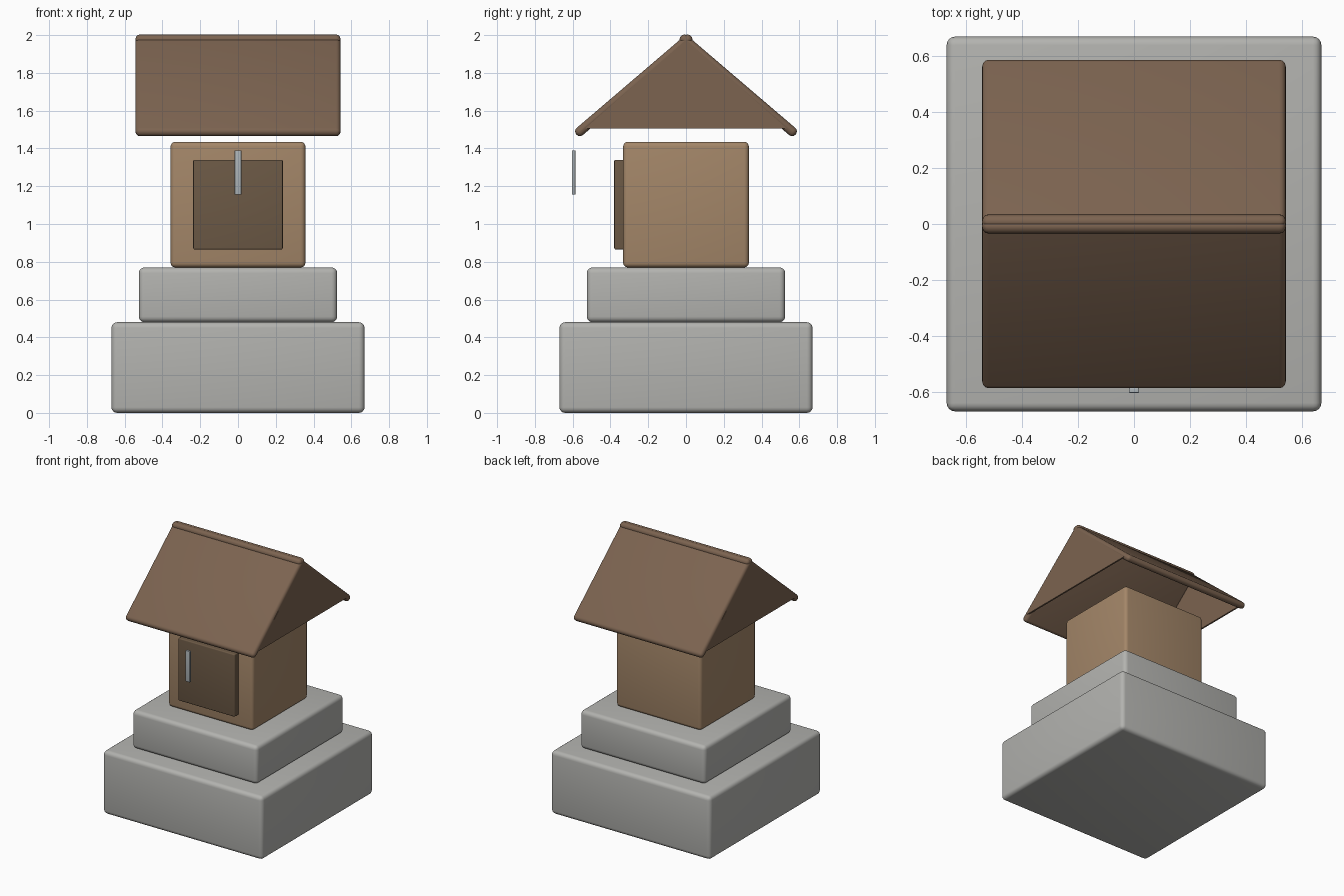
import bpy, bmesh, math
from mathutils import Matrix, Vector

cube = bpy.data.objects.get("Cube")
if cube:
    bpy.data.objects.remove(cube, do_unlink=True)


def material(name, rgb):
    m = bpy.data.materials.new(name)
    m.use_nodes = True
    m.diffuse_color = (*rgb, 1)
    m.node_tree.nodes["Principled BSDF"].inputs["Base Color"].default_value = (*rgb, 1)
    return m


stone = material("grey stone", (0.45, 0.45, 0.43))
tan = material("tan wood", (0.37, 0.24, 0.14))
brown = material("brown roof", (0.20, 0.125, 0.08))
dark = material("dark brown door", (0.15, 0.10, 0.06))
metal = material("pale metal", (0.42, 0.46, 0.48))


def finish(name, bm, mat):
    mesh = bpy.data.meshes.new(name)
    bm.to_mesh(mesh)
    bm.free()
    mesh.materials.append(mat)
    ob = bpy.data.objects.new(name, mesh)
    bpy.context.collection.objects.link(ob)
    return ob


def block(name, low, high, mat, bevel, matrix=Matrix()):
    """Rounded box between two corners, optionally tilted."""
    low, high = Vector(low), Vector(high)
    bm = bmesh.new()
    bmesh.ops.create_cube(bm, size=1)
    bmesh.ops.scale(bm, vec=high - low, verts=bm.verts)
    bmesh.ops.translate(bm, vec=(low + high) / 2, verts=bm.verts)
    bmesh.ops.bevel(bm, geom=bm.edges[:], offset=bevel, segments=4,
                    profile=0.5, affect='EDGES')
    bm.transform(matrix)
    ob = finish(name, bm, mat)
    bpy.ops.object.select_all(action='DESELECT')
    ob.select_set(True)
    bpy.context.view_layer.objects.active = ob
    bpy.ops.object.shade_smooth_by_angle(angle=math.radians(40))
    return ob


# Stepped stone base
block("lower_base", (-0.67, -0.67, 0), (0.67, 0.67, 0.48), stone, 0.03)
block("upper_base", (-0.525, -0.525, 0.48), (0.525, 0.525, 0.77), stone, 0.03)

# House body, door and floating handle
block("house_body", (-0.357, -0.333, 0.77), (0.357, 0.333, 1.435), tan, 0.025)
block("door", (-0.237, -0.38, 0.865), (0.237, -0.32, 1.34), dark, 0.008)
block("door_handle", (-0.018, -0.604, 1.155), (0.018, -0.586, 1.39), metal, 0.003)

# Two roof slabs meeting at the ridge
pitch = math.radians(40.5)
for name, turn in (("front_roof_slab", 0), ("back_roof_slab", math.pi)):
    tilt = (Matrix.Translation((0, 0, 2.003)) @ Matrix.Rotation(turn, 4, 'Z')
            @ Matrix.Rotation(pitch, 4, 'X'))
    block(name, (-0.543, -0.785, -0.05), (0.543, 0.015, 0), brown, 0.024, tilt)

# Thin gable panels closing the roof ends, faces turned inward
for name, x in (("left_gable", 0.537), ("right_gable", -0.537)):
    bm = bmesh.new()
    tri = [bm.verts.new((x - 0.006, y, z))
           for y, z in ((-0.535, 1.505), (0.535, 1.505), (0, 1.975))]
    face = bm.faces.new(tri)
    out = bmesh.ops.extrude_face_region(bm, geom=[face], use_keep_orig=True)
    bmesh.ops.translate(bm, vec=(0.012, 0, 0),
                        verts=[v for v in out["geom"] if isinstance(v, bmesh.types.BMVert)])
    bmesh.ops.recalc_face_normals(bm, faces=bm.faces)
    bmesh.ops.reverse_faces(bm, faces=bm.faces)
    finish(name, bm, brown)
